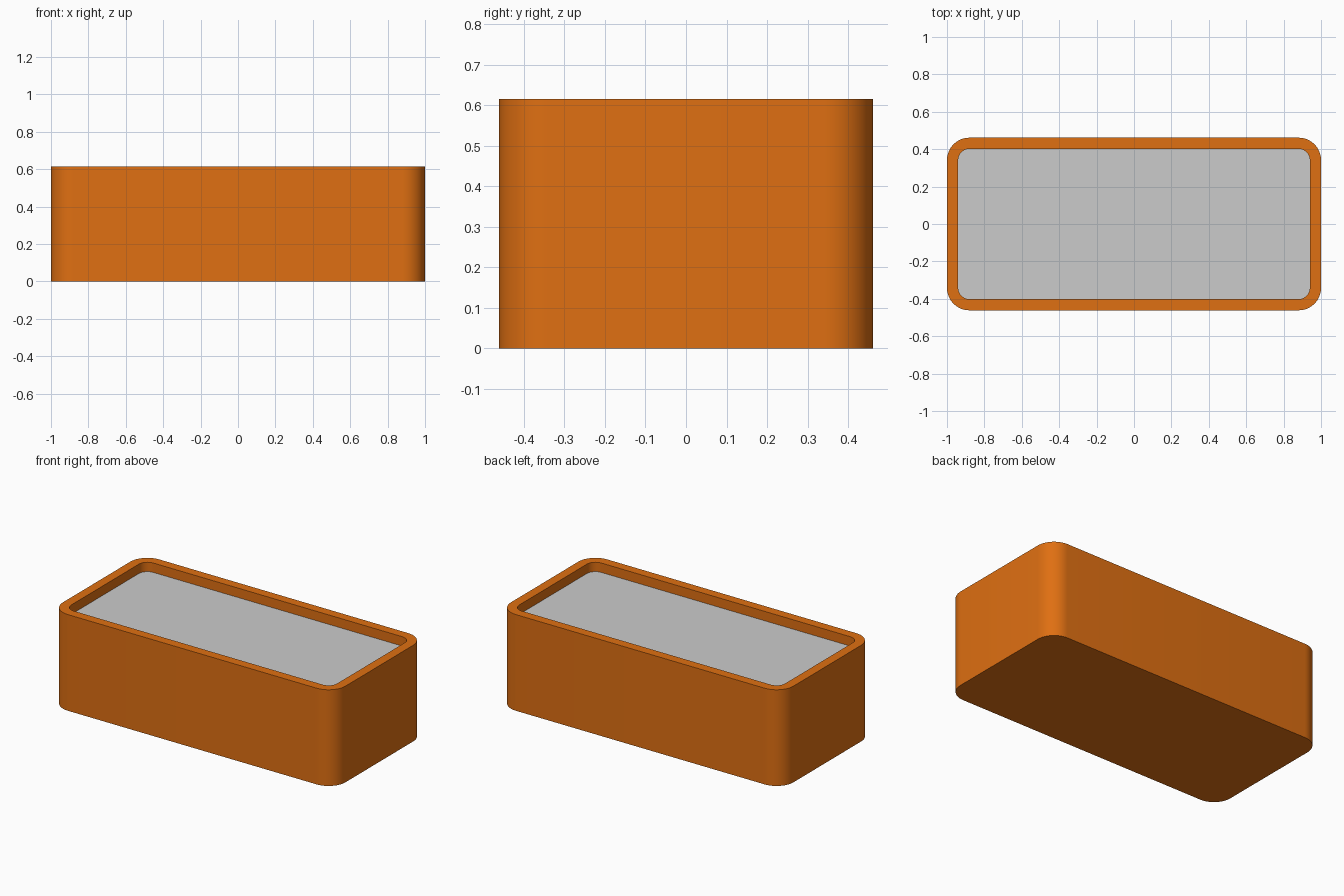
import bpy, bmesh
from math import pi, cos, sin

if "Cube" in bpy.data.objects:
    bpy.data.objects.remove(bpy.data.objects["Cube"])

HX, HY, H = 1.0, 0.4615, 0.615   # outer half sizes and height
WALL, R, SEG = 0.06, 0.12, 12    # wall thickness, corner radius, corner segments
FILL_TOP = H - 0.06


def outline(inset):
    """Rounded rectangle, counter-clockwise, inset from the outer size."""
    r = R - inset
    pts = []
    for i, (sx, sy) in enumerate([(1, 1), (-1, 1), (-1, -1), (1, -1)]):
        for k in range(SEG + 1):
            a = (i + k / SEG) * pi / 2
            pts.append((sx * (HX - R) + r * cos(a), sy * (HY - R) + r * sin(a)))
    return pts


def loft(name, rings):
    """Closed solid skinned through (inset, z) rings, capped at both ends."""
    bm = bmesh.new()
    loops = [[bm.verts.new((x, y, z)) for x, y in outline(inset)] for inset, z in rings]
    for a, b in zip(loops, loops[1:]):
        n = len(a)
        for i in range(n):
            j = (i + 1) % n
            bm.faces.new((a[i], a[j], b[j], b[i]))
    bm.faces.new(loops[0][::-1])
    bm.faces.new(loops[-1])
    bmesh.ops.recalc_face_normals(bm, faces=bm.faces)
    mesh = bpy.data.meshes.new(name)
    bm.to_mesh(mesh)
    bm.free()
    ob = bpy.data.objects.new(name, mesh)
    bpy.context.collection.objects.link(ob)
    bpy.ops.object.select_all(action='DESELECT')
    ob.select_set(True)
    bpy.context.view_layer.objects.active = ob
    bpy.ops.object.shade_smooth_by_angle(angle=pi / 6)
    return ob


# Open box: outer wall, flat rim, inner wall, floor
box = loft("planter_box", [(0, 0), (0, H), (WALL, H), (WALL, WALL)])
mat = bpy.data.materials.new("terracotta")
mat.diffuse_color = (0.74, 0.16, 0.006, 1)
mat.use_nodes = True
mat.node_tree.nodes["Principled BSDF"].inputs["Base Color"].default_value = mat.diffuse_color
box.data.materials.append(mat)

# Grey filling, slightly below the rim
loft("filling", [(WALL, WALL + 0.001), (WALL, FILL_TOP)])
